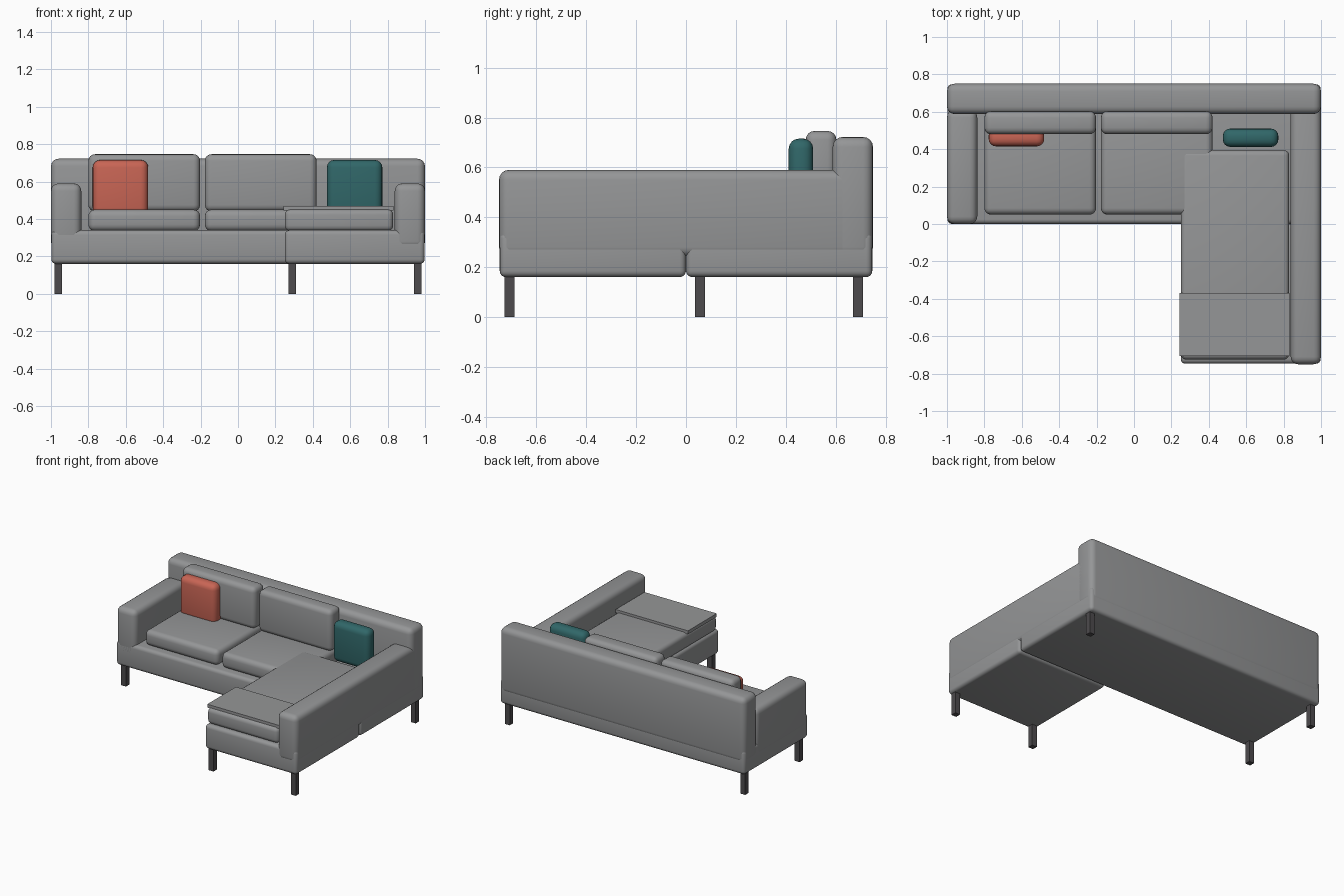
import bpy, math

if "Cube" in bpy.data.objects:
    bpy.data.objects.remove(bpy.data.objects["Cube"])


def material(name, rgb):
    m = bpy.data.materials.new(name)
    m.diffuse_color = (*rgb, 1)
    m.use_nodes = True
    m.node_tree.nodes["Principled BSDF"].inputs["Base Color"].default_value = m.diffuse_color
    return m


GREY = material("grey fabric", (0.30, 0.305, 0.31))
CORAL = material("coral fabric", (0.58, 0.13, 0.09))
TEAL = material("teal fabric", (0.03, 0.135, 0.14))
DARK = material("dark leg", (0.075, 0.07, 0.075))


def box(name, x, y, z, mat, bevel=0.0, segments=4):
    """Box from (min, max) ranges with optional rounded edges."""
    bpy.ops.mesh.primitive_cube_add(
        size=1, location=[(a + b) / 2 for a, b in (x, y, z)])
    ob = bpy.context.object
    ob.name = name
    ob.scale = [b - a for a, b in (x, y, z)]
    bpy.ops.object.transform_apply(location=False, rotation=False, scale=True)
    ob.data.materials.append(mat)
    if bevel:
        mod = ob.modifiers.new("rounded", 'BEVEL')
        mod.width = bevel
        mod.segments = segments
        bpy.ops.object.modifier_apply(modifier=mod.name)
        bpy.ops.object.shade_smooth_by_angle(angle=math.radians(40))
    return ob


# L-shaped base in two blocks
box("main_base", (-0.998, 0.998), (0, 0.747), (0.16, 0.34), GREY, 0.025)
box("chaise_base", (0.25, 0.998), (-0.747, 0), (0.16, 0.34), GREY, 0.025)

# Backrest and arms, sunk into the base
box("backrest", (-1, 1), (0.588, 0.75), (0.24, 0.722), GREY, 0.04)
box("left_arm", (-1, -0.838), (0.0, 0.61), (0.24, 0.59), GREY, 0.04)
box("right_arm", (0.838, 1), (-0.75, 0.749), (0.24, 0.59), GREY, 0.04)

# Seat and back cushions
for side, x0 in (("left", -0.80), ("middle", -0.177)):
    box(side + "_seat", (x0, x0 + 0.597), (0.05, 0.60), (0.335, 0.45), GREY, 0.035)
    box(side + "_back_cushion", (x0, x0 + 0.597), (0.48, 0.603),
        (0.44, 0.746), GREY, 0.035)
box("chaise_seat", (0.25, 0.83), (-0.725, 0.395), (0.335, 0.452), GREY, 0.03)

# Folded blanket across the chaise
box("blanket", (0.243, 0.832), (-0.705, -0.37), (0.445, 0.47), GREY)

# Throw pillows
box("coral_pillow", (-0.777, -0.48), (0.415, 0.515), (0.42, 0.715), CORAL, 0.04)
box("teal_pillow", (0.475, 0.772), (0.412, 0.51), (0.42, 0.715), TEAL, 0.04)

# Five square legs
for i, (x, y) in enumerate([(-0.96, 0.057), (-0.96, 0.69), (0.96, 0.69),
                            (0.96, -0.707), (0.29, -0.707)]):
    box(f"leg_{i + 1}", (x - 0.02, x + 0.02), (y - 0.02, y + 0.02),
        (0, 0.17), DARK)
